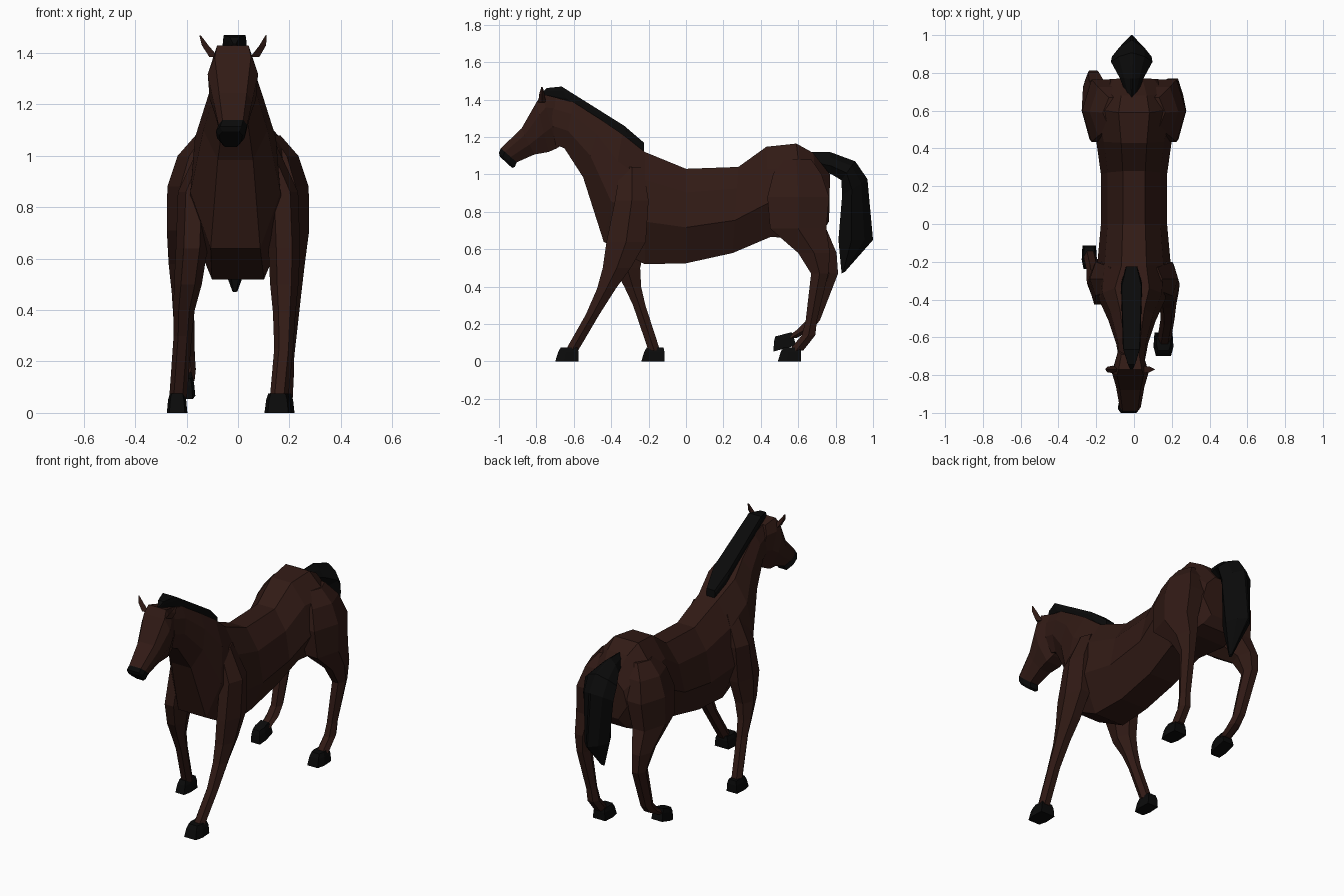
import bpy, bmesh, math
from mathutils import Vector, Matrix


def material(name, rgb):
    m = bpy.data.materials.new(name)
    m.diffuse_color = (*rgb, 1)
    return m


BROWN = material("brown_coat", (0.031, 0.0105, 0.0075))
BLACK = material("black_hair", (0.003, 0.003, 0.003))


def loft(name, rings, mat):
    """Skin a list of equal-sized point rings, capping both ends."""
    bm = bmesh.new()
    vs = [[bm.verts.new(p) for p in r] for r in rings]
    n = len(rings[0])
    for a, b in zip(vs, vs[1:]):
        for i in range(n):
            j = (i + 1) % n
            bm.faces.new((a[i], a[j], b[j], b[i]))
    bm.faces.new(vs[0])
    bm.faces.new(vs[-1])
    bmesh.ops.recalc_face_normals(bm, faces=bm.faces)
    me = bpy.data.meshes.new(name)
    bm.to_mesh(me)
    bm.free()
    me.materials.append(mat)
    ob = bpy.data.objects.new(name, me)
    bpy.context.collection.objects.link(ob)


def section(profile, cx, ty, tz, by, bz, w):
    """8-point ring from a top to a bottom point; profile scales the half width w."""
    top, bottom = Vector((cx, ty, tz)), Vector((cx, by, bz))
    mids = [(top.lerp(bottom, t), Vector((w * k, 0, 0)))
            for t, k in zip((0, .25, .62, 1), profile)]
    return [p + o for p, o in mids] + [p - o for p, o in reversed(mids)]


def sections(profile, cx, rows):
    return [section(profile, cx, *r) for r in rows]


def hexagon(x, y, z, rx, ry):
    """Horizontal 6-point ring."""
    return [(x + rx * math.cos(k * math.pi / 3),
             y + ry * math.sin(k * math.pi / 3) / 0.866, z) for k in range(6)]


# Trunk and neck: top y, z, bottom y, z, half width
trunk = sections((.34, .8, 1, .52), 0, [
    (.77, 1.0, .765, .75, .13),
    (.68, 1.115, .73, .69, .20),
    (.59, 1.165, .65, .66, .24),
    (.43, 1.148, .45, .665, .20),
    (.28, 1.04, .25, .58, .175),
    (0, 1.03, 0, .525, .175),
    (-.22, 1.12, -.22, .52, .195)])
neck = sections((.52, .9, 1, .55), -.01, [
    (-.34, 1.215, -.44, .64, .175),
    (-.45, 1.29, -.55, .985, .125),
    (-.60, 1.385, -.65, 1.14, .085),
    (-.73, 1.42, -.70, 1.16, .07)])
loft("body", trunk + neck, BROWN)

# Head and black muzzle
HX, FACE = -.02, (.72, 1, .92, .5)
head = sections(FACE, HX, [
    (-.69, 1.41, -.63, 1.18, .065),
    (-.77, 1.43, -.69, 1.14, .085),
    (-.80, 1.385, -.735, 1.12, .098),
    (-.88, 1.245, -.81, 1.107, .075),
    (-.99, 1.14, -.905, 1.065, .056)])
loft("head", head, BROWN)
loft("muzzle", [head[-1]] + sections(FACE, HX - .008, [
    (-1.0, 1.115, -.915, 1.04, .058),
    (-.995, 1.095, -.93, 1.035, .045)]), BLACK)

# Ears: three-sided, leaning outward
for side, label in ((1, "right"), (-1, "left")):
    rings = []
    for out, z, r in ((.08, 1.385, .023), (.112, 1.43, .017), (.128, 1.468, .004)):
        rings.append([(HX + side * out + r * math.cos(a), -.77 + r * math.sin(a), z)
                      for a in (0, 2 * math.pi / 3, 4 * math.pi / 3)])
    loft(f"ear_{label}", rings, BROWN)

# Mane
loft("mane", sections((.92, 1, .95, .6), -.013, [
    (-.225, 1.17, -.225, 1.10, .03),
    (-.33, 1.26, -.29, 1.15, .056),
    (-.665, 1.47, -.63, 1.37, .046),
    (-.745, 1.462, -.73, 1.40, .02),
    (-.77, 1.435, -.765, 1.41, .006)]), BLACK)

# Tail
loft("tail", sections((.06, .62, 1, .5), -.012, [
    (.67, 1.12, .70, 1.03, .03),
    (.77, 1.12, .78, 1.0, .065),
    (.905, 1.07, .83, .97, .11),
    (.97, .975, .835, .89, .105),
    (1.0, .65, .815, .65, .075),
    (.85, .48, .832, .47, .01)]), BLACK)


def leg(name, side, upper, lower, hoof, pitch=0):
    """Shared upper rings, then lower rings (x, y, z, depth), then a hoof."""
    rings = [hexagon(side * r[0], *r[1:]) for r in upper]
    for x, y, z, d in lower:
        rings.append(hexagon(side * x, y, z, min(.055, d * .5 + .019), d))
    loft(name + "_leg", rings, BROWN)
    x, y, z, w = hoof
    turn = Matrix.Rotation(math.radians(pitch), 3, 'X')
    half = ((.75, -.064), (1, -.015), (.9, .06))
    outline = list(half) + [(-a, b) for a, b in reversed(half)]
    loft(name + "_hoof", [
        [turn @ Vector((a * w * s, b * s + h * .15, h)) + Vector((side * x, y, z))
         for a, b in outline]
        for h, s in ((0, 1), (.05, .88), (.075, .72))], BLACK)


# Shoulder and thigh shapes, used on both sides
SHOULDER = [(.10, -.29, 1.04, .05, .06), (.172, -.29, .86, .062, .09), (.18, -.32, .64, .062, .105)]
THIGH = [(.10, .59, 1.08, .065, .08), (.145, .595, 1.0, .09, .13),
         (.175, .60, .88, .1, .165), (.195, .60, .71, .082, .15)]

leg("front_right", 1, SHOULDER,
    [(.18, -.37, .50, .075), (.18, -.425, .39, .05), (.178, -.50, .25, .036),
     (.16, -.61, .06, .034)], (.156, -.635, 0, .053))
leg("front_left", -1, SHOULDER,
    [(.195, -.315, .50, .07), (.21, -.285, .40, .045), (.215, -.25, .30, .033),
     (.233, -.17, .06, .031)], (.237, -.175, 0, .040))
leg("hind_right", 1, THIGH,
    [(.205, .685, .58, .085), (.205, .715, .47, .046), (.185, .67, .22, .03),
     (.18, .655, .14, .036), (.175, .59, .06, .038)], (.172, .555, 0, .048))
leg("hind_left", -1, THIGH,
    [(.215, .725, .58, .08), (.215, .765, .47, .048), (.205, .68, .22, .036),
     (.203, .635, .17, .04), (.203, .56, .125, .03)], (.208, .53, .07, .042), 15)
